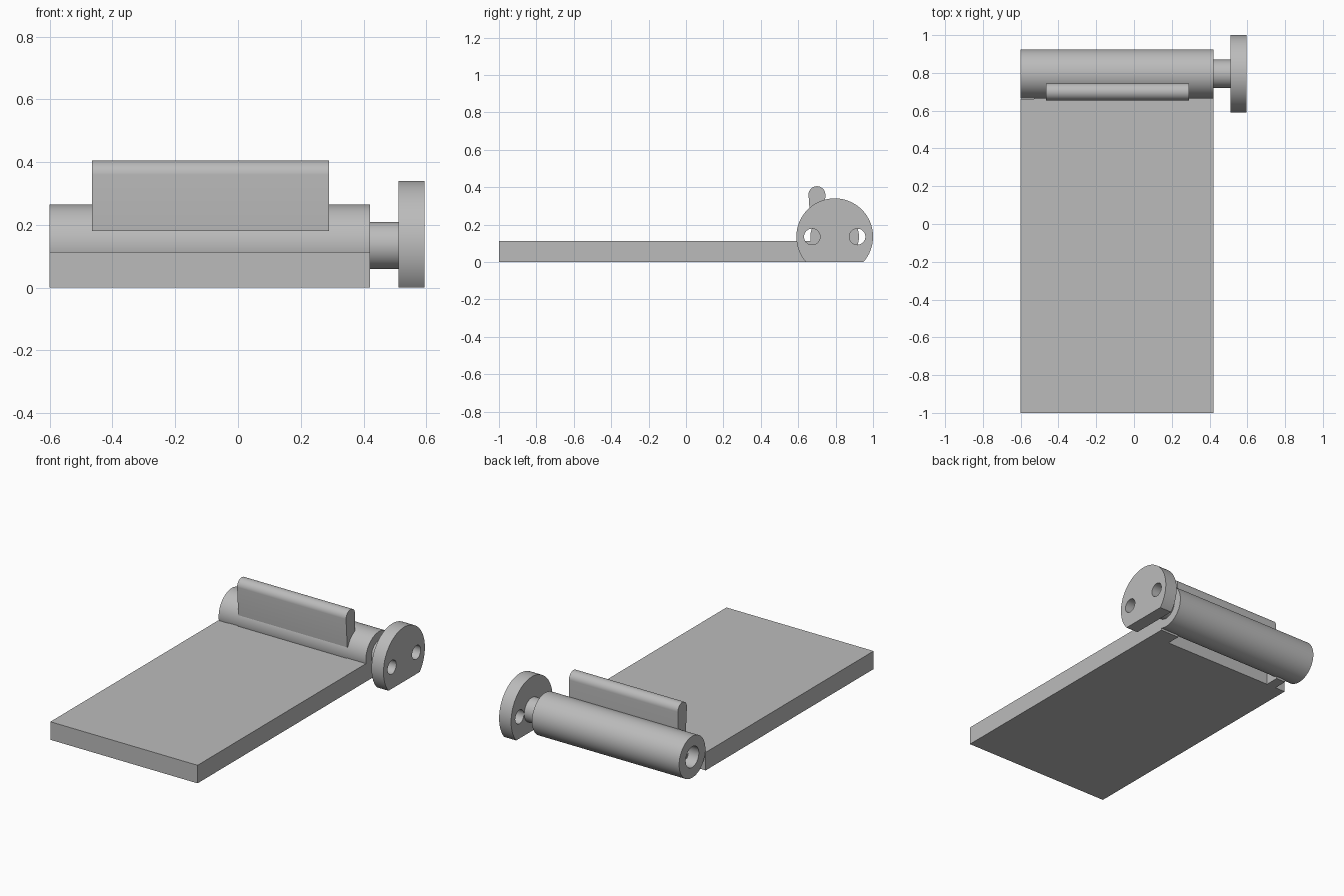
import bpy, bmesh
from math import cos, sin, pi, asin, radians
from mathutils import Matrix

cube = bpy.data.objects.get("Cube")
if cube:
    bpy.data.objects.remove(cube, do_unlink=True)

grey = bpy.data.materials.new("plain grey")
grey.use_nodes = True
colour = (0.5, 0.5, 0.5, 1)
grey.diffuse_color = colour
grey.node_tree.nodes["Principled BSDF"].inputs["Base Color"].default_value = colour

# local outline plane becomes world YZ, extrusion runs along X
TO_SIDE = Matrix(((0, 0, 1, 0), (1, 0, 0, 0), (0, 1, 0, 0), (0, 0, 0, 1)))
AXIS_Y, AXIS_Z = 0.795, 0.135


def arc(cy, cz, r, start=0, end=2 * pi, n=64):
    """Points on an arc; a full turn leaves out the repeated last point."""
    full = abs(end - start - 2 * pi) < 1e-6
    return [(cy + r * cos(start + (end - start) * i / n),
             cz + r * sin(start + (end - start) * i / n))
            for i in range(n if full else n + 1)]


def box(y0, y1, z0, z1):
    return [(y0, z0), (y1, z0), (y1, z1), (y0, z1)]


def extrude(name, loops, x0, x1):
    """Solid from side outlines (the inner ones are holes) between x0 and x1."""
    curve = bpy.data.curves.new(name, 'CURVE')
    curve.dimensions = '2D'
    curve.fill_mode = 'BOTH'
    curve.extrude = (x1 - x0) / 2
    for loop in loops:
        spline = curve.splines.new('POLY')
        spline.points.add(len(loop) - 1)
        for point, (y, z) in zip(spline.points, loop):
            point.co = (y, z, 0, 1)
        spline.use_cyclic_u = True
    helper = bpy.data.objects.new(name + " outline", curve)
    mesh = bpy.data.meshes.new_from_object(helper)
    bpy.data.objects.remove(helper)
    bpy.data.curves.remove(curve)
    mesh.transform(Matrix.Translation(((x0 + x1) / 2, 0, 0)) @ TO_SIDE)
    bm = bmesh.new()
    bm.from_mesh(mesh)
    bmesh.ops.remove_doubles(bm, verts=bm.verts, dist=1e-5)
    bmesh.ops.recalc_face_normals(bm, faces=bm.faces)
    bm.to_mesh(mesh)
    bm.free()
    mesh.materials.clear()
    mesh.materials.append(grey)
    obj = bpy.data.objects.new(name, mesh)
    bpy.context.collection.objects.link(obj)
    bpy.ops.object.select_all(action='DESELECT')
    obj.select_set(True)
    bpy.context.view_layer.objects.active = obj
    bpy.ops.object.shade_smooth_by_angle(angle=radians(30))
    return obj


# flat plate, and the webs that join it to the barrel beside the slot
extrude("base_plate", [box(-1, 0.662, 0, 0.113)], -0.6, 0.42)
extrude("left_web", [box(0.66, 0.75, 0, 0.113)], 0.29, 0.42)
extrude("right_web", [box(0.66, 0.75, 0, 0.113)], -0.53, -0.465)

# hollow barrel with the shaft entering from the wheel side
extrude("barrel", [arc(AXIS_Y, AXIS_Z, 0.13), arc(AXIS_Y, AXIS_Z, 0.065)], -0.6, 0.42)
extrude("shaft", [arc(AXIS_Y, AXIS_Z, 0.075)], -0.1, 0.52)

# upright flap with a rounded top
extrude("flap", [arc(0.7, 0.36, 0.045, 0, pi, 24) + [(0.667, 0.18), (0.74, 0.18)]],
        -0.465, 0.29)

# end wheel with a flat foot and two holes
R = 0.205
foot = asin(AXIS_Z / R)
rim = arc(AXIS_Y, AXIS_Z, R, -foot, pi + foot, 72)
holes = [arc(AXIS_Y + side * 0.121, AXIS_Z, 0.043, n=32) for side in (-1, 1)]
extrude("end_wheel", [rim] + holes, 0.512, 0.595)
